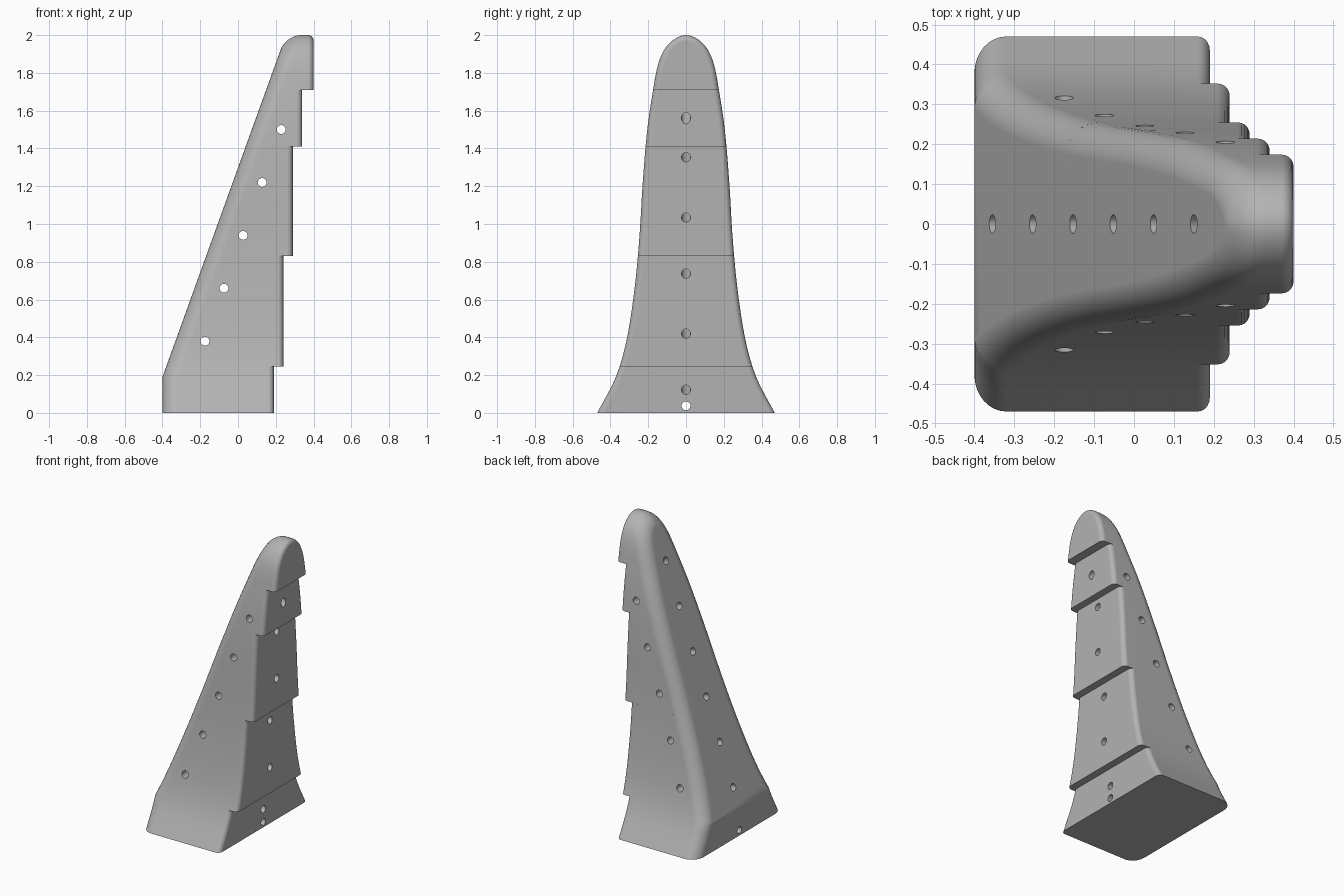
import bpy, bmesh
from mathutils import Vector
from mathutils.geometry import interpolate_bezier

if "Cube" in bpy.data.objects:
    bpy.data.objects.remove(bpy.data.objects["Cube"])

LEFT, KNEE, SLOPE = -0.4, 0.19, 2.77   # sloped face: foot, knee height, steepness
HOLE = 0.0235

grey = bpy.data.materials.new("plain grey")
grey.use_nodes = True
grey.diffuse_color = (0.45, 0.45, 0.45, 1)
grey.node_tree.nodes["Principled BSDF"].inputs["Base Color"].default_value = (0.45, 0.45, 0.45, 1)

# Half outline of the arch as (half width, height), running below the ground for a clean cut
ARCH = [(0.552, -0.15), (0.47, 0), (0.372, KNEE), (0.316, 0.38), (0.272, 0.66), (0.246, 0.94),
        (0.229, 1.22), (0.205, 1.5), (0.174, 1.71), (0.14, 1.87), (0.085, 1.96), (0, 2)]


def half_outline():
    pts = [Vector(p) for p in ARCH]
    last = len(pts) - 1
    tan = [(pts[min(i + 1, last)] - pts[max(i - 1, 0)]) / 2 for i in range(last + 1)]
    tan[last] = Vector((-0.085, 0))
    out = []
    for i in range(last):
        step = (pts[i + 1] - pts[i]).length
        a, b = tan[i].normalized() * step / 3, tan[i + 1].normalized() * step / 3
        out += interpolate_bezier(pts[i], pts[i] + a, pts[i + 1] - b, pts[i + 1], 7)[:-1]
    return [(p.x, p.y) for p in out] + [(0, 2)]


def sloped_x(z):
    return LEFT + max(0, z - KNEE) / SLOPE


def make_object(name, bm):
    bmesh.ops.recalc_face_normals(bm, faces=bm.faces)
    mesh = bpy.data.meshes.new(name)
    bm.to_mesh(mesh)
    bm.free()
    ob = bpy.data.objects.new(name, mesh)
    mesh.materials.append(grey)
    bpy.context.collection.objects.link(ob)
    return ob


def cut_flat(bm, z, normal_z):
    geom = bm.verts[:] + bm.edges[:] + bm.faces[:]
    cut = bmesh.ops.bisect_plane(bm, geom=geom, plane_co=(0, 0, z), plane_no=(0, 0, normal_z),
                                 clear_outer=True)["geom_cut"]
    edges = [e for e in cut if isinstance(e, bmesh.types.BMEdge)]
    if edges:
        bmesh.ops.contextual_create(bm, geom=edges)


# One step: the arch run from the sloped face to a flat back, rounded, then cut to height
def step_slab(name, back, low, high):
    half = half_outline()
    ring = half + [(-y, z) for y, z in reversed(half[:-1])]
    n = len(ring)
    bm = bmesh.new()
    front = [bm.verts.new((sloped_x(z), y, z)) for y, z in ring]
    rear = [bm.verts.new((back, y, z)) for y, z in ring]
    sides = [bm.faces.new((front[i], front[i + 1], rear[i + 1], rear[i])) for i in range(n - 1)]
    bm.faces.new((front[-1], front[0], rear[0], rear[-1]))
    bm.faces.new(rear)
    k = min(range(len(half)), key=lambda i: abs(half[i][1] - KNEE))
    bm.faces.new(front[k:n - k])
    bm.faces.new(front[:k + 1] + front[n - k - 1:])
    bmesh.ops.recalc_face_normals(bm, faces=bm.faces)
    for verts, radius, segs in ((front, 0.08, 8), (rear, 0.03, 5)):
        edges = [bm.edges.get((verts[i], verts[i + 1])) for i in range(n - 1)]
        bmesh.ops.bevel(bm, geom=edges, offset=radius, offset_type='OFFSET', segments=segs,
                        profile=0.5, affect='EDGES', clamp_overlap=False)
    cut_flat(bm, low, -1)
    if high < 2:
        cut_flat(bm, high, 1)
    return make_object(name, bm)


# A round drill between two points, reaching a little past each end
def drill(name, a, b):
    a, b = Vector(a), Vector(b)
    d = b - a
    bm = bmesh.new()
    bmesh.ops.create_cone(bm, cap_ends=True, segments=24, radius1=HOLE, radius2=HOLE,
                          depth=d.length + 0.08)
    ob = make_object(name, bm)
    ob.rotation_euler = d.to_track_quat('Z', 'Y').to_euler()
    ob.location = (a + b) / 2
    ob.hide_render = True
    return ob


def apply_boolean(ob, others, operation):
    for other in others:
        mod = ob.modifiers.new("boolean", 'BOOLEAN')
        mod.operation, mod.solver, mod.object = operation, 'EXACT', other
    bpy.context.view_layer.update()
    mesh = bpy.data.meshes.new_from_object(ob.evaluated_get(bpy.context.evaluated_depsgraph_get()))
    ob.modifiers.clear()
    ob.data = mesh
    for other in others:
        bpy.data.objects.remove(other)


# Stepped body
levels = [0, 0.245, 0.83, 1.41, 1.71, 2]
backs = [0.19, 0.24, 0.29, 0.34, 0.40]
slabs = [step_slab("step", backs[i], levels[i], levels[i + 1]) for i in range(5)]
body = slabs[0]
body.name = "stepped_body"
apply_boolean(body, slabs[1:], 'UNION')

# Holes across, holes from the sloped face to the back, and one level hole at the foot
drills = []
for i in range(5):
    x, z = -0.175 + 0.101 * i, 0.38 + 0.28 * i
    drills.append(drill("cross_drill", (x, -0.5, z), (x, 0.5, z)))
exits = [(0.19, 0.122), (0.24, 0.419), (0.24, 0.737), (0.29, 1.034), (0.29, 1.353), (0.34, 1.56)]
for i, (x, z) in enumerate(exits):
    sx = -0.355 + 0.101 * i
    drills.append(drill("slope_drill", (sx, 0, KNEE + (sx - LEFT) * SLOPE), (x, 0, z)))
drills.append(drill("foot_drill", (LEFT, 0, 0.037), (0.19, 0, 0.037)))
apply_boolean(body, drills, 'DIFFERENCE')

# Smooth shading with crisp step edges
bpy.ops.object.select_all(action='DESELECT')
body.select_set(True)
bpy.context.view_layer.objects.active = body
bpy.ops.object.shade_smooth_by_angle(angle=0.6)
weighted = body.modifiers.new("even_shading", 'WEIGHTED_NORMAL')
weighted.keep_sharp = True
